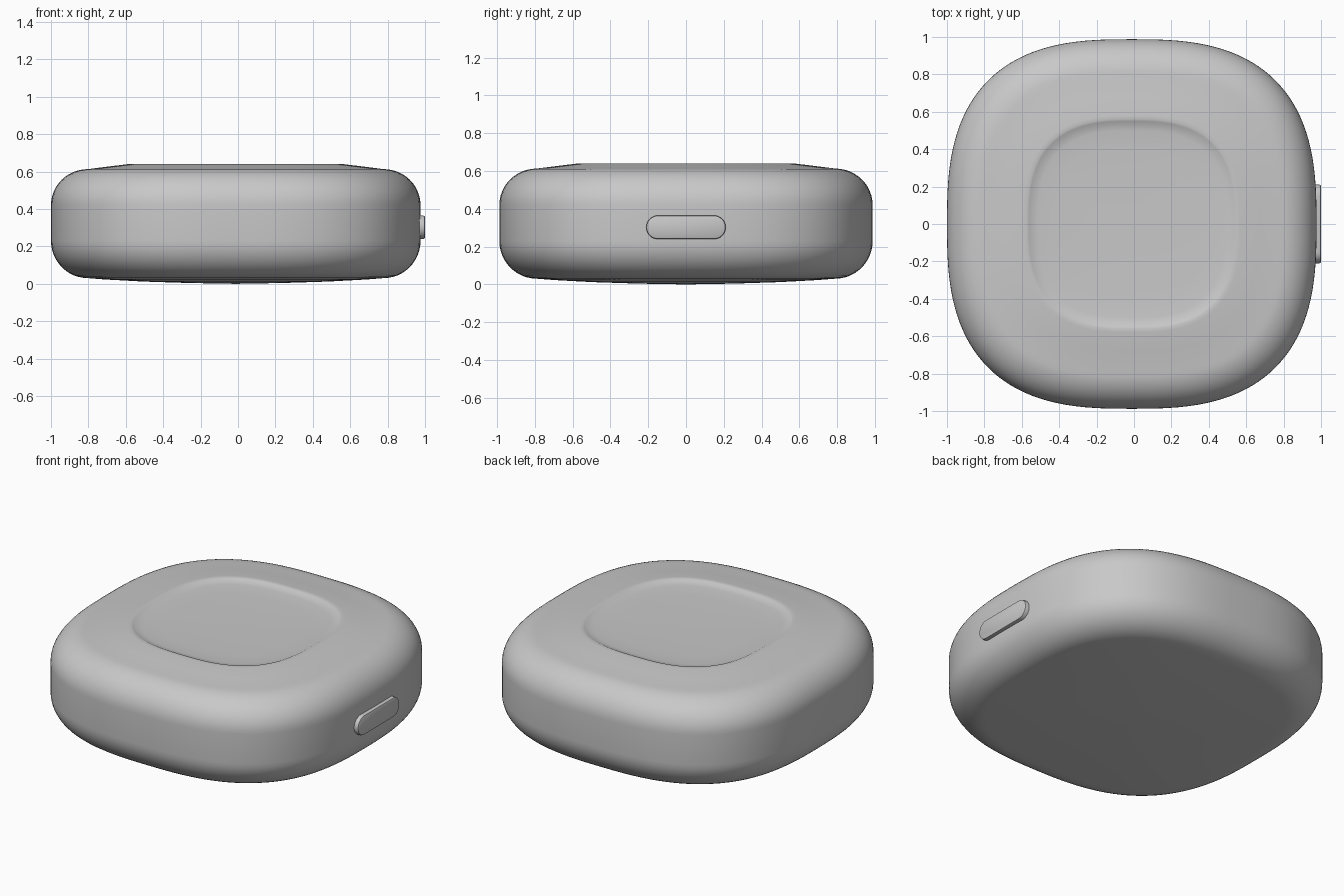
import bpy
import bmesh
from math import cos, sin, pi, copysign

cube = bpy.data.objects.get("Cube")
if cube:
    bpy.data.objects.remove(cube, do_unlink=True)

grey = bpy.data.materials.new("satin grey")
grey.use_nodes = True
colour = (0.58, 0.58, 0.58, 1)
grey.diffuse_color = colour
grey.node_tree.nodes["Principled BSDF"].inputs["Base Color"].default_value = colour


def loft(name, rings, angle):
    """Skin closed rings of equal length, with a cap on each end."""
    bm = bmesh.new()
    loops = [[bm.verts.new(p) for p in ring] for ring in rings]
    for low, high in zip(loops, loops[1:]):
        n = len(low)
        for i in range(n):
            j = (i + 1) % n
            bm.faces.new((low[i], low[j], high[j], high[i]))
    bm.faces.new(loops[0][::-1])
    bm.faces.new(loops[-1])
    bmesh.ops.recalc_face_normals(bm, faces=bm.faces)
    mesh = bpy.data.meshes.new(name)
    bm.to_mesh(mesh)
    bm.free()
    mesh.materials.append(grey)
    obj = bpy.data.objects.new(name, mesh)
    bpy.context.collection.objects.link(obj)
    bpy.ops.object.select_all(action='DESELECT')
    obj.select_set(True)
    bpy.context.view_layer.objects.active = obj
    bpy.ops.object.shade_smooth_by_angle(angle=angle)
    return obj


def squircle(radius, z, power=2.75, steps=128):
    """Rounded square ring, centred slightly left to leave room for the button."""
    def bulge(v):
        return copysign(abs(v) ** (2 / power), v) * radius
    turns = [2 * pi * i / steps for i in range(steps)]
    return [(bulge(cos(t)) - 0.012, bulge(sin(t)), z) for t in turns]


def stadium(radius, x, half=0.148, z=0.302, steps=16):
    """Pill-shaped ring facing the side."""
    ring = []
    for side in (1, -1):
        for i in range(steps + 1):
            t = pi * i / steps - pi / 2
            ring.append((x, side * (half + radius * cos(t)), z + side * radius * sin(t)))
    return ring


# Body profile: shallow domed base, rounded sides, sloping top, dished centre
core, corner = 0.79, 0.198
base = [(0.02, 0.0), (0.25, 0.004), (0.5, 0.012), (0.7, 0.023)]
arc = [pi / 2 * i / 12 for i in range(13)]
lower = [(core + corner * sin(t), 0.23 - 0.2 * cos(t)) for t in arc]
upper = [(core + corner * cos(t), 0.42 + 0.193 * sin(t)) for t in arc]
top = [(0.68, 0.627), (0.58, 0.639), (0.56, 0.64), (0.55, 0.637), (0.535, 0.629),
       (0.5, 0.624), (0.4, 0.62), (0.2, 0.617), (0.02, 0.616)]
loft("body", [squircle(r, z) for r, z in base + lower + upper + top], 0.7)

# Side button with a softened rim
button = [(0.0625, 0.95), (0.0625, 0.99), (0.06, 0.997), (0.054, 1.0)]
loft("side_button", [stadium(r, x) for r, x in button], 0.6)
